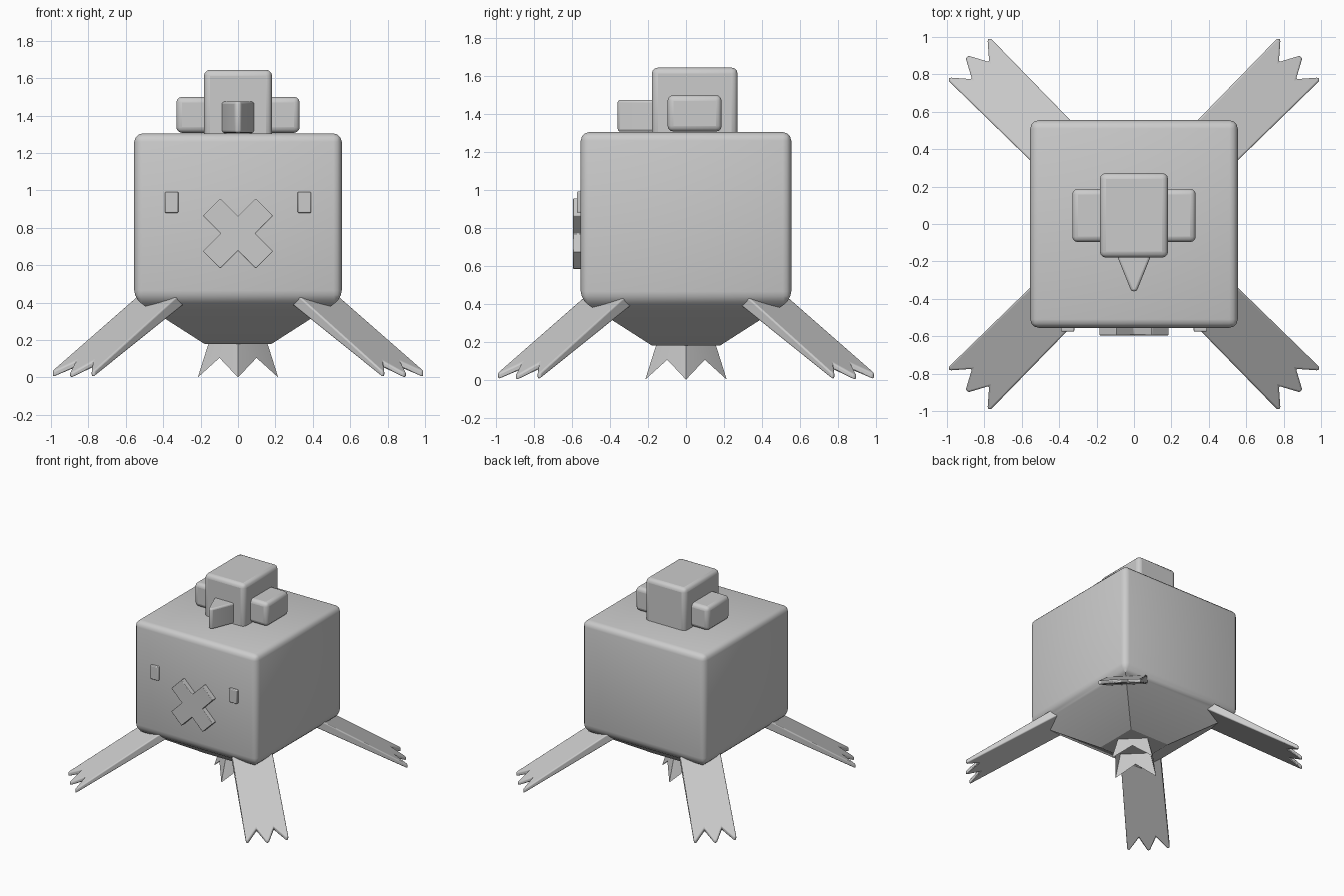
import bpy, bmesh, math
from mathutils import Matrix

if "Cube" in bpy.data.objects:
    bpy.data.objects.remove(bpy.data.objects["Cube"])

grey = bpy.data.materials.new("plain grey")
grey.diffuse_color = (0.6, 0.6, 0.6, 1)
grey.use_nodes = True
grey.node_tree.nodes["Principled BSDF"].inputs["Base Color"].default_value = grey.diffuse_color


def finish(name, bm, bevel=0.0, segments=3, angle=30):
    bmesh.ops.recalc_face_normals(bm, faces=bm.faces)
    me = bpy.data.meshes.new(name)
    bm.to_mesh(me)
    bm.free()
    me.materials.append(grey)
    ob = bpy.data.objects.new(name, me)
    bpy.context.collection.objects.link(ob)
    if bevel:
        mod = ob.modifiers.new("bevel", "BEVEL")
        mod.width, mod.segments = bevel, segments
        mod.limit_method, mod.angle_limit = "ANGLE", math.radians(angle)
    bpy.ops.object.select_all(action="DESELECT")
    ob.select_set(True)
    bpy.context.view_layer.objects.active = ob
    bpy.ops.object.shade_smooth_by_angle(angle=math.radians(32))
    return ob


def box(name, x, y, z, bevel):
    bm = bmesh.new()
    bmesh.ops.create_cube(bm, size=1)
    for v in bm.verts:
        v.co = [lo + (c + 0.5) * (hi - lo) for c, (lo, hi) in zip(v.co, (x, y, z))]
    return finish(name, bm, bevel)


def prism(name, pts, low, high, bevel=0.0, matrix=None, segments=3):
    """Outline pts with a lower and an upper surface given by functions."""
    bm = bmesh.new()
    a = [bm.verts.new(low(*p)) for p in pts]
    b = [bm.verts.new(high(*p)) for p in pts]
    n = len(pts)
    bm.faces.new(a[::-1])
    bm.faces.new(b)
    for i in range(n):
        j = (i + 1) % n
        bm.faces.new((a[i], a[j], b[j], b[i]))
    if matrix:
        bm.transform(matrix)
    return finish(name, bm, bevel, segments)


# Body: rounded cube with a sharp tapered underside
bm = bmesh.new()
rings = []
for half, z in ((0.18, 0.18), (0.555, 0.42), (0.555, 1.305)):
    rings.append([bm.verts.new((sx * half, sy * half, z))
                  for sx, sy in ((-1, -1), (1, -1), (1, 1), (-1, 1))])
bm.faces.new(rings[0][::-1])
bm.faces.new(rings[2])
for lo, hi in zip(rings, rings[1:]):
    for i in range(4):
        j = (i + 1) % 4
        bm.faces.new((lo[i], lo[j], hi[j], hi[i]))
edges = [e for e in bm.edges if min(v.co.z for v in e.verts) > 0.4]
bmesh.ops.bevel(bm, geom=edges, offset=0.045, segments=3, profile=0.5,
                affect="EDGES", clamp_overlap=True)
finish("body", bm)

# Spiked crown hanging under the body: four points on the axes
bm = bmesh.new()
top, low = [], []
for i in range(8):
    a = i * math.pi / 4
    tip = i % 2 == 0
    r, rt, z = (0.215, 0.155, 0.0) if tip else (0.14, 0.11, 0.105)
    top.append(bm.verts.new((rt * math.cos(a), rt * math.sin(a), 0.19)))
    low.append(bm.verts.new((r * math.cos(a), r * math.sin(a), z)))
for i in range(8):
    j = (i + 1) % 8
    bm.faces.new((top[i], low[i], low[j], top[j]))
finish("under_spikes", bm)

# Four sloping legs with three claws each
half = [(0.50, 0.15), (1.245, 0.16), (1.25, 0.143), (1.16, 0.065), (1.262, 0.01)]
outline = half + [(u, -v) for u, v in reversed(half)]
for k, name in enumerate(("back_right", "back_left", "front_left", "front_right")):
    prism(name + "_leg", outline,
          lambda u, v: (u, v, max(0.0, 0.385 - 0.56 * (u - 0.567))),
          lambda u, v: (u, v, 0.42 - 0.627 * (u - 0.635)),
          0.014, Matrix.Rotation(math.pi / 4 + k * math.pi / 2, 4, "Z"))

# Eyes
for s, name in ((-1, "left_eye"), (1, "right_eye")):
    box(name, (s * 0.355 - 0.036, s * 0.355 + 0.036), (-0.575, -0.54),
        (0.88, 0.992), 0.006)

# Cross-shaped mouth
w, l = 0.065, 0.2
cross = []
for k in range(4):
    c, s = math.cos(math.pi / 4 + k * math.pi / 2), math.sin(math.pi / 4 + k * math.pi / 2)
    cross += [(x * c - y * s, x * s + y * c) for x, y in ((l, -w), (l, w), (w, w))]
prism("cross_mouth", cross, lambda x, z: (x, -0.595, 0.77 + z),
      lambda x, z: (x, -0.54, 0.77 + z), 0.004, segments=2)

# Small bird on top: head block, wings and beak
box("top_block", (-0.182, 0.182), (-0.18, 0.272), (1.27, 1.645), 0.032)
for s, name in ((-1, "left_wing"), (1, "right_wing")):
    box(name, sorted((s * 0.12, s * 0.33)), (-0.097, 0.188), (1.308, 1.5), 0.03)
beak = [(-0.088, -0.15), (-0.085, -0.185), (-0.014, -0.36),
        (0.014, -0.36), (0.085, -0.185), (0.088, -0.15)]
prism("beak", beak, lambda x, y: (x, y, 1.308), lambda x, y: (x, y, 1.475), 0.013)
